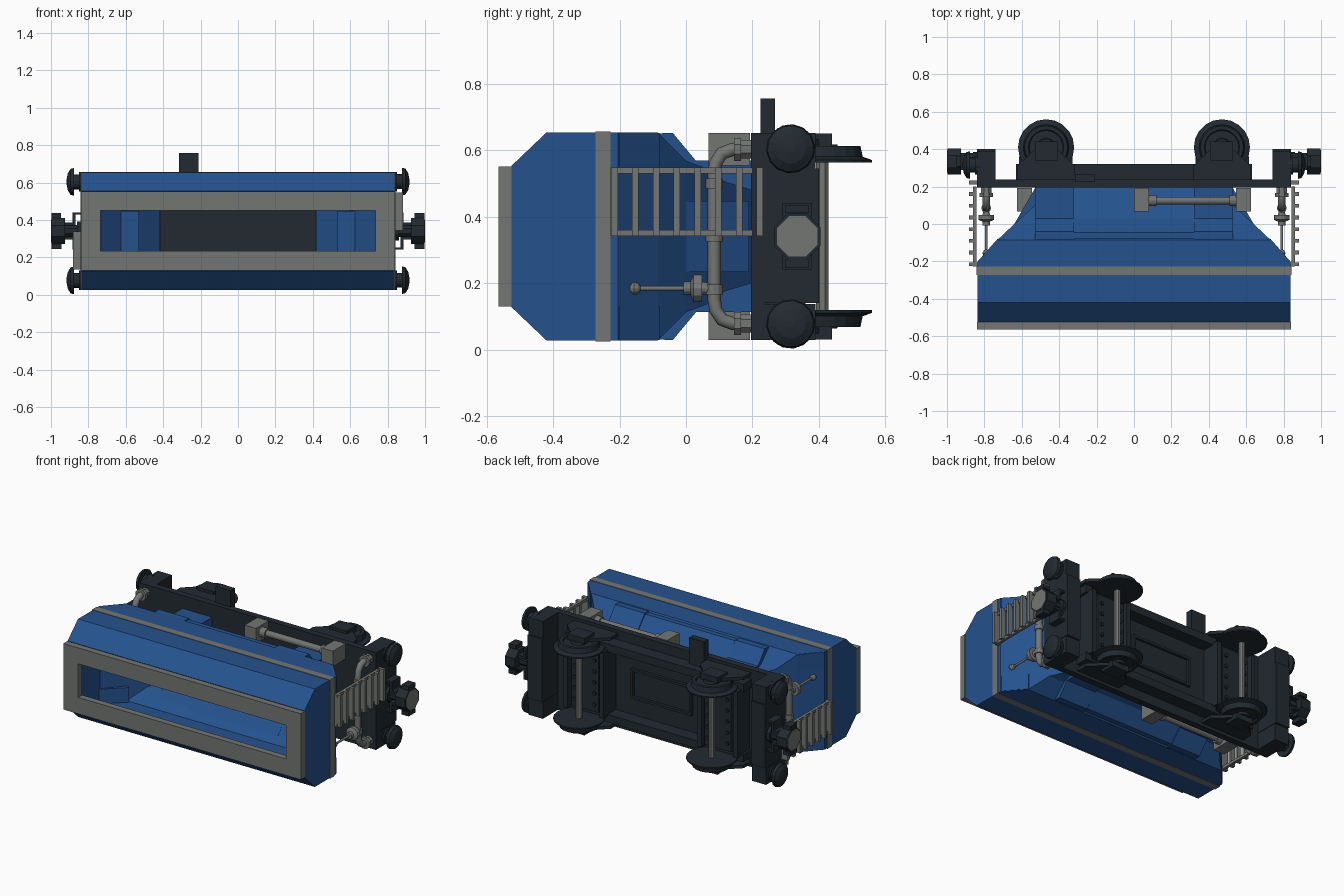
import bpy, bmesh
from math import cos, sin, pi
from mathutils import Vector, Matrix

if "Cube" in bpy.data.objects:
    bpy.data.objects.remove(bpy.data.objects["Cube"])

ZC = 0.341  # centre height of the wagon lying on its side


def mat(name, c):
    m = bpy.data.materials.new(name)
    m.diffuse_color = (*c, 1)
    m.use_nodes = True
    m.node_tree.nodes["Principled BSDF"].inputs["Base Color"].default_value = m.diffuse_color
    return m


BLUE = mat("blue", (0.018, 0.085, 0.27))
DARK = mat("dark", (0.016, 0.023, 0.03))
GREY = mat("grey", (0.17, 0.18, 0.17))


class Part:
    """Collects simple shapes into one named object."""
    def __init__(self, name, m):
        self.name, self.m, self.bm = name, m, bmesh.new()

    def loft(self, rings, cap0=True, cap1=True):
        vs = [[self.bm.verts.new(p) for p in r] for r in rings]
        n = len(vs[0])
        for a, b in zip(vs, vs[1:]):
            for i in range(n):
                j = (i + 1) % n
                self.bm.faces.new((a[i], a[j], b[j], b[i]))
        if cap0:
            self.bm.faces.new(vs[0][::-1])
        if cap1:
            self.bm.faces.new(vs[-1])

    def tiers(self, spec, c0=True, c1=True):
        # rectangles stacked along y: (y, x0, x1, half z)
        self.loft([[(a, y, ZC - h), (b, y, ZC - h), (b, y, ZC + h), (a, y, ZC + h)]
                   for y, a, b, h in spec], c0, c1)

    def box(self, x0, x1, y0, y1, z0, z1):
        self.loft([[(x0, y, z0), (x1, y, z0), (x1, y, z1), (x0, y, z1)] for y in (y0, y1)])

    def lathe(self, o, d, prof, n=12):
        d, o = Vector(d).normalized(), Vector(o)
        u = d.orthogonal().normalized()
        w = d.cross(u)
        self.loft([[o + d * t + (u * cos(a) + w * sin(a)) * r
                    for a in [2 * pi * (i + .5) / n for i in range(n)]] for t, r in prof])

    def done(self, twin=False, thick=0):
        bm = self.bm
        if twin:  # half-turn copy about the wagon's upright axis
            g = bmesh.ops.duplicate(bm, geom=bm.verts[:] + bm.edges[:] + bm.faces[:])["geom"]
            bmesh.ops.rotate(bm, verts=[v for v in g if isinstance(v, bmesh.types.BMVert)],
                             cent=(0, 0, ZC), matrix=Matrix.Rotation(pi, 3, 'Y'))
        bmesh.ops.recalc_face_normals(bm, faces=bm.faces[:])
        me = bpy.data.meshes.new(self.name)
        bm.to_mesh(me)
        ob = bpy.data.objects.new(self.name, me)
        bpy.context.collection.objects.link(ob)
        me.materials.append(self.m)
        if thick:
            s = ob.modifiers.new("thickness", 'SOLIDIFY')
            s.thickness = thick
        return ob


# Hollow hopper body
p = Part("hopper_body", BLUE)
p.tiers([(y, -x, x, h) for y, x, h in [(-.525, .838, .213), (-.42, .838, .313), (-.205, .838, .313),
        (-.085, .73, .313), (0, .64, .228), (.1, .53, .19), (.195, .42, .15)]], False, False)
p.done(thick=.012)

# Rim around the loading opening
p = Part("loading_rim", GREY)
for z0, z1 in ((.13, .235), (.45, .552)):
    p.box(-.84, .84, -.565, -.525, z0, z1)
p.box(-.84, -.735, -.565, -.525, .235, .45)
p.box(.735, .84, -.565, -.525, .235, .45)
p.done()

# Grey band round the body
p = Part("body_band", GREY)
p.tiers([(-.273, -.842, .842, .316), (-.228, -.842, .842, .316)], False, False)
p.done(thick=.016)

# Discharge chutes and centre skirt
p = Part("discharge_chutes", BLUE)
for a, b in ((-.53, -.32), (.32, .53)):
    for s in (-1, 1):
        z = lambda h: ZC + s * h
        p.loft([[(x, -.085, z(.31)), (x, -.04, z(.312)), (x, .03, z(.228)), (x, .195, z(.228)),
                 (x, .195, z(.14)), (x, 0, z(.2))] for x in (a, b)])
for s in (-1, 1):
    z = lambda h: ZC + s * h
    p.loft([[(x, -.085, z(.305)), (x, -.045, z(.305)), (x, .03, z(.222)), (x, .195, z(.16)),
             (x, .195, z(.14)), (x, 0, z(.2))] for x in (-.32, .32)])
    p.loft([[(s * .53, y, z0), (s * .64, -.0, z0), (s * .53, .19, z0)]
            for z0, y in ((ZC - .107, 0), (ZC + .107, 0))])
p.done()

# Corner brackets beneath the body ends
p = Part("corner_brackets", BLUE)
for s in (-1, 1):
    for z0, z1 in ((.03, .13), (.553, .652)):
        p.loft([[(s * .836, -.225, z), (s * .836, -.2, z), (s * .73, -.08, z), (s * .7, -.1, z)]
                for z in (z0, z1)])
p.done()

# Chute operating gear: two blocks joined by a rod on each side
p = Part("chute_gear", GREY)
p.box(.545, .625, .067, .192, .555, .653)
p.box(0, .08, .067, .192, .555, .653)
p.lathe((.08, .125, .61), (1, 0, 0), [(0, .03), (.04, .03), (.04, .02), (.43, .02), (.43, .03), (.465, .03)])
p.done(True)

# Ladders, one on each end
p = Part("end_ladders", GREY)
for z in (.343, .53):
    p.box(.843, .86, -.228, .2, z, z + .018)
for i in range(8):
    y = -.215 + i * .0625
    p.box(.852 if y < .2 else .835, .882, y - .01, y + .01, .343, .548)
p.box(.835, .852, -.228, -.205, .343, .548)
p.done(True)

# Bent air pipes across both ends
for s, n in ((1, "right"), (-1, "left")):
    cu = bpy.data.curves.new("air_pipe_" + n, 'CURVE')
    cu.dimensions, cu.bevel_depth, cu.bevel_resolution, cu.use_fill_caps = '3D', .02, 2, True
    sp = cu.splines.new('POLY')
    half = [(.175, .262), (.14, .262), (.108, .25), (.09, .222), (.085, .19)]
    pts = [(y, -h) for y, h in half] + [(y, h) for y, h in half[::-1]]
    sp.points.add(len(pts) - 1)
    for q, (y, h) in zip(sp.points, pts):
        q.co = (s * .79, y, ZC + h, 1)
    cu.materials.append(GREY)
    bpy.context.collection.objects.link(bpy.data.objects.new("air_pipe_" + n, cu))
p = Part("pipe_flanges", GREY)
for h in (-.262, .262):
    p.lathe((.79, .145, ZC + h), (0, 1, 0), [(0, .038), (.02, .038), (.02, .03), (.05, .03)], 8)
for h in (-.16, 0, .16):
    p.lathe((.79, .085, ZC + h - .015), (0, 0, 1), [(0, .026), (.03, .026)])
p.done(True)

# Brake levers with ball handles
p = Part("brake_levers", GREY)
p.lathe((.79, -.177, .185), (0, 1, 0), [(0, .006), (.006, .015), (.02, .02), (.034, .015), (.04, .007),
        (.17, .007), (.17, .02), (.19, .02), (.2, .042), (.225, .042), (.225, .02), (.26, .015)])
p.done(True)

# Underframe deck, beams and panels
p = Part("underframe", DARK)
p.box(-.84, .84, .195, .237, .03, .652)
for s in (-1, 1):
    a, b = sorted((s * .74, s * .84))
    p.box(a, b, .237, .40, .14, .545)
    for z0 in (.03, .545):
        p.box(a, b, .23, .39, z0, z0 + .107)
    z0, z1 = sorted((ZC + s * .2, ZC + s * .25))
    p.box(-.63, .63, .235, .32, z0, z1)
    for x in (.33, .585):
        a, b = sorted((s * x, s * (x + .03)))
        p.box(a, b, .235, .36, .13, .552)
    a, b = sorted((s * .375, s * .565))
    p.box(a, b, .235, .35, .15, .535)
    for h in (-.14, -.07, 0, .07, .14):
        for x in (.4, .54):
            p.lathe((s * x, .35, ZC + h), (0, 1, 0), [(0, .012), (.012, .012)], 8)
    p.box(*sorted((s * .2, s * .215)), .235, .255, .25, .44)
for z in (.25, .425):
    p.box(-.215, .215, .235, .255, z, z + .015)
p.box(-.315, -.21, .225, .268, .58, .757)
p.done()

# Axle boxes and their trapezoid guards
p = Part("axle_guards", DARK)
for x in (-.47, .47):
    for s in (-1, 1):
        z0, z1 = ZC + s * .272, ZC + s * .31
        p.loft([[(x - .155, .235, z), (x + .155, .235, z), (x + .155, .31, z), (x + .06, .40, z),
                 (x - .06, .40, z), (x - .155, .31, z)] for z in (z0, ZC + s * .292)])
        p.box(x - .06, x + .06, .34, .44, *sorted((z0, z1)))
p.done()

# Wheelsets
p = Part("wheels", DARK)
for x in (-.47, .47):
    for s in (-1, 1):
        p.lathe((x, .41, ZC + s * .222), (0, 0, s), [(0, .15), (.008, .15), (.018, .122), (.05, .115),
                (.05, .095), (.04, .09), (.04, .05), (.055, .045)], 20)
p.done()
p = Part("axles", GREY)
for x in (-.47, .47):
    p.lathe((x, .41, ZC - .23), (0, 0, 1), [(0, .02), (.46, .02)], 8)
p.done()

# Buffers with domed heads
p = Part("buffers", DARK)
for z in (.078, .605):
    p.lathe((.82, .315, z), (1, 0, 0), [(0, .052), (.03, .052), (.03, .04), (.058, .04), (.058, .074),
            (.075, .07), (.09, .045), (.097, .01)], 14)
p.done(True)

# Couplers with drum heads and side arms
p = Part("couplers", DARK)
p.lathe((.80, .335, ZC), (1, 0, 0), [(0, .055), (.06, .055), (.06, .035), (.125, .035), (.125, .075),
        (.197, .075)], 8)
for s in (-1, 1):
    p.box(.83, .88, .29, .38, *sorted((ZC + s * .088, ZC + s * .1)))
    p.box(.87, .885, .29, .38, *sorted((ZC + s * .04, ZC + s * .1)))
    p.box(.87, .93, .29, .38, *sorted((ZC + s * .03, ZC + s * .045)))
    p.box(.945, .997, .30, .37, *sorted((ZC + s * .07, ZC + s * .095)))
p.done(True)
p = Part("coupler_faces", GREY)
p.lathe((.99, .335, ZC), (1, 0, 0), [(0, .066), (.01, .066)], 8)
p.done(True)
